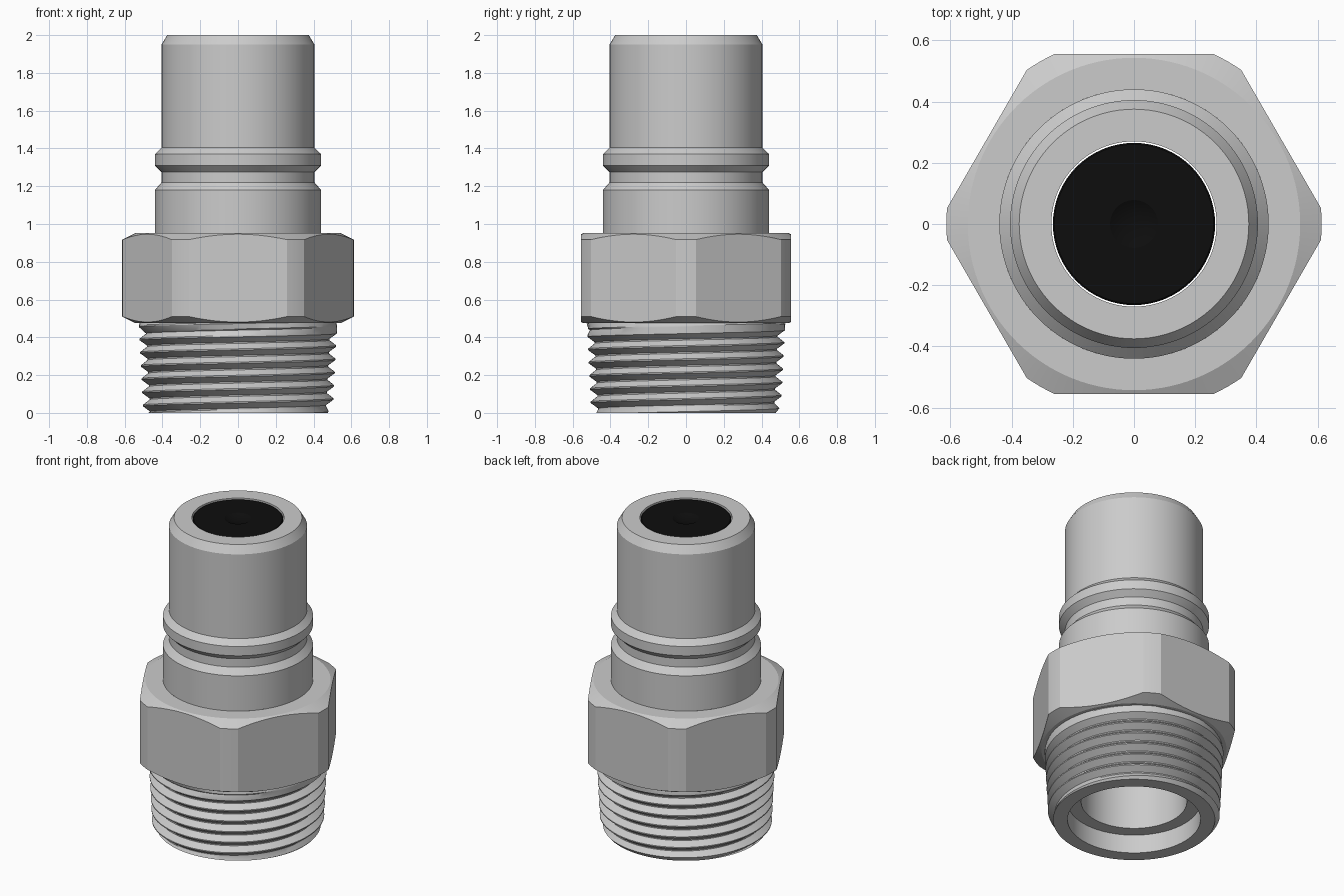
import bpy, bmesh, math

if "Cube" in bpy.data.objects:
    bpy.data.objects.remove(bpy.data.objects["Cube"])

TAU = 2 * math.pi


def finish(name, bm, angle, color=None):
    bmesh.ops.remove_doubles(bm, verts=bm.verts[:], dist=1e-5)
    me = bpy.data.meshes.new(name)
    bm.to_mesh(me)
    bm.free()
    ob = bpy.data.objects.new(name, me)
    bpy.context.collection.objects.link(ob)
    if color:
        mat = bpy.data.materials.new(name + "_material")
        mat.diffuse_color = color
        mat.use_nodes = True
        mat.node_tree.nodes["Principled BSDF"].inputs["Base Color"].default_value = mat.diffuse_color
        me.materials.append(mat)
    bpy.ops.object.select_all(action='DESELECT')
    ob.select_set(True)
    bpy.context.view_layer.objects.active = ob
    bpy.ops.object.shade_smooth_by_angle(angle=math.radians(angle))
    return ob


def skin(rings, closed=True):
    """Quads between successive rings of (radius, angle, z)."""
    bm = bmesh.new()
    vs = [[bm.verts.new((r * math.cos(a), r * math.sin(a), z)) for r, a, z in ring]
          for ring in rings]
    n = len(rings[0])
    for lo, hi in zip(vs, vs[1:]):
        for j in range(n if closed else n - 1):
            k = (j + 1) % n
            bm.faces.new((lo[j], lo[k], hi[k], hi[j]))
    return bm


def lathe(name, profile, color=None, n=96):
    rings = [[(r, TAU * j / n, z) for j in range(n)] for r, z in profile]
    return finish(name, skin(rings), 25, color)


# Turned body: outer nose with locking collar, then down through the stepped bore
lathe("coupling_body", [
    (.44, .952), (.44, 1.18), (.405, 1.22), (.405, 1.275), (.44, 1.31),
    (.44, 1.37), (.405, 1.405), (.405, 1.95), (.375, 2.0), (.27, 2.0),
    (.27, 1.75), (.31, 1.70), (.31, .12), (.39, .12), (.39, 0), (.475, 0)])

# Hex nut: flats with turned corners and conical chamfers top and bottom
FLAT, CORNER, FACE = .555, .613, .543
half = math.acos(FLAT / CORNER)
outline = []
for i in range(6):
    mid = math.radians(30 + 60 * i)
    for j in range(16):
        t = -half + 2 * half * j / 16
        outline.append((FLAT / math.cos(t), mid + t))
    for j in range(4):
        t = half + (math.radians(60) - 2 * half) * j / 4
        outline.append((CORNER, mid + t))


def round_ring(r, z):
    return [(r, a, z) for _, a in outline]


hex_rings = [
    round_ring(.52, .475), round_ring(FACE, .475),
    [(r, a, .475 + (r - FACE) * .5) for r, a in outline],
    [(r, a, .952 - (r - FACE) * .5) for r, a in outline],
    round_ring(FACE, .952), round_ring(.44, .952)]
finish("hex_nut", skin(hex_rings), 15)

# Tapered helical pipe thread that fades out under the nut
PITCH, DEPTH, TOP, N = .07, .037, .475, 96
shape = [(0, 0), (.1, 0), (.5, 1), (.6, 1)]  # fraction of pitch, fraction of depth
rings = []
for turn in range(-2, 9):
    for f, d in shape:
        ring = []
        for j in range(N + 1):
            z = min(max((turn + f + j / N) * PITCH, 0), TOP)
            fade = min(max((.45 - z) / .03, 0), 1)
            r = .502 + .05 * z - d * DEPTH * fade
            r = .475 if z == 0 else .52 if z == TOP else min(r, .475 + .8 * z)
            ring.append((r, TAU * j / N, z))
        rings.append(ring)
finish("pipe_thread", skin(rings, closed=False), 25)

# Black valve face, nearly flush with the nose, with a shallow centre dimple
lathe("valve_poppet", [
    (0, 1.75), (.265, 1.75), (.265, 1.99), (.26, 1.995), (.078, 1.995),
    (.06, 1.985), (.03, 1.978), (0, 1.976)], (.004, .004, .004, 1), 64)
